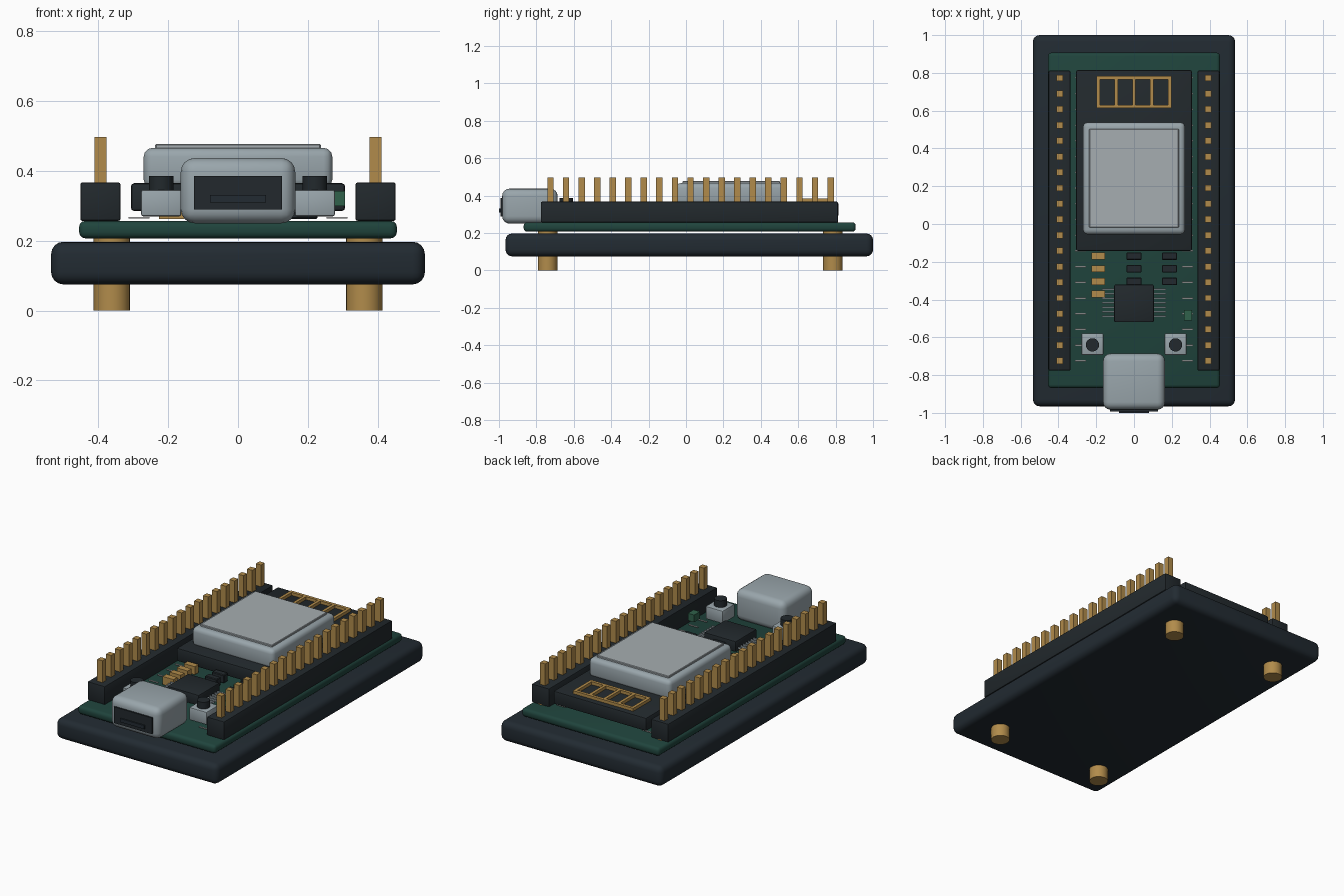
import bpy, bmesh, math
from mathutils import Matrix

if "Cube" in bpy.data.objects:
    bpy.data.objects.remove(bpy.data.objects["Cube"])


def mat(name, rgb):
    m = bpy.data.materials.new(name)
    m.diffuse_color = (*rgb, 1)
    m.use_nodes = True
    m.node_tree.nodes["Principled BSDF"].inputs["Base Color"].default_value = m.diffuse_color
    return m


DARK = mat("dark_case", (0.016, 0.024, 0.032))
BLACK = mat("black_plastic", (0.016, 0.022, 0.026))
GREEN = mat("green_board", (0.014, 0.058, 0.046))
GOLD = mat("gold", (0.44, 0.26, 0.07))
STEEL = mat("steel", (0.32, 0.38, 0.41))
LID = mat("lid_metal", (0.38, 0.42, 0.44))
SILK = mat("light_print", (0.7, 0.72, 0.7))
LED = mat("green_lamp", (0.03, 0.12, 0.07))


def finish(name, bm, material, bevel=0, segs=3):
    me = bpy.data.meshes.new(name)
    bm.to_mesh(me)
    bm.free()
    me.materials.append(material)
    ob = bpy.data.objects.new(name, me)
    bpy.context.collection.objects.link(ob)
    bpy.ops.object.select_all(action='DESELECT')
    bpy.context.view_layer.objects.active = ob
    ob.select_set(True)
    if bevel:
        mod = ob.modifiers.new("bevel", 'BEVEL')
        mod.width, mod.segments = bevel, segs
        bpy.ops.object.modifier_apply(modifier="bevel")
    bpy.ops.object.shade_smooth_by_angle(angle=math.radians(35))
    return ob


def boxes(name, spans, material, bevel=0, segs=3):
    """One object from boxes given as (x0, x1, y0, y1, z0, z1)."""
    bm = bmesh.new()
    for x0, x1, y0, y1, z0, z1 in spans:
        m = Matrix.Translation(((x0 + x1) / 2, (y0 + y1) / 2, (z0 + z1) / 2))
        bmesh.ops.create_cube(bm, size=1, matrix=m @ Matrix.Diagonal((x1 - x0, y1 - y0, z1 - z0, 1)))
    return finish(name, bm, material, bevel, segs)


def discs(name, spots, radius, z0, z1, material, sides=24):
    bm = bmesh.new()
    for x, y in spots:
        bmesh.ops.create_cone(bm, cap_ends=True, segments=sides, radius1=radius, radius2=radius,
                              depth=z1 - z0, matrix=Matrix.Translation((x, y, (z0 + z1) / 2)))
    return finish(name, bm, material)


def around(x, y, w, d, z0, z1):
    return (x - w / 2, x + w / 2, y - d / 2, y + d / 2, z0, z1)


# Base tray, standoffs and circuit board
boxes("base_tray", [(-0.535, 0.535, -0.965, 1.0, 0.075, 0.197)], DARK, 0.035, 4)
discs("standoffs", [(x, y) for x in (-0.361, 0.361) for y in (-0.74, 0.785)], 0.052, 0, 0.215, GOLD)
boxes("circuit_board", [(-0.455, 0.455, -0.868, 0.907, 0.207, 0.257)], GREEN, 0.018)

# Pin headers, pins, solder pads and printed tick marks
rows = [0.773 - i * 0.0832 for i in range(19)]
for side, s in (("left", -1), ("right", 1)):
    cx = 0.394 * s
    boxes(side + "_header", [around(cx, 0.018, 0.115, 1.588, 0.257, 0.367)], BLACK, 0.006, 2)
    boxes(side + "_pins", [around(cx, y, 0.034, 0.034, 0.25, 0.497) for y in rows], GOLD)
    discs(side + "_solder_pads", [(cx, y) for y in rows], 0.04, 0.255, 0.262, GOLD, 16)
    boxes(side + "_tick_marks", [around(0.283 * s, y, 0.06, 0.008, 0.264, 0.268) for y in rows], SILK)

# Radio module with shield can and printed antenna
boxes("module_board", [(-0.307, 0.307, -0.143, 0.815, 0.285, 0.365)], BLACK, 0.01, 2)
boxes("shield_can", [(-0.27, 0.27, -0.055, 0.538, 0.35, 0.466)], STEEL, 0.025)
boxes("shield_lid", [(-0.237, 0.237, -0.018, 0.503, 0.46, 0.477)], LID, 0.003, 1)
antenna = [around(-0.19 + i * 0.095, 0.698, 0.018, 0.165, 0.36, 0.383) for i in range(5)]
antenna += [around(0, y, 0.398, 0.018, 0.36, 0.383) for y in (0.774, 0.622)]
boxes("antenna_trace", antenna, GOLD)

# Connector shell with dark opening and tongue
boxes("port_shell", [(-0.164, 0.164, -0.983, -0.686, 0.25, 0.437)], STEEL, 0.04, 4)
boxes("port_opening", [(-0.126, 0.126, -0.992, -0.95, 0.289, 0.386)], BLACK)
boxes("port_tongue", [(-0.08, 0.08, -1.0, -0.96, 0.31, 0.331)], DARK)

# Push buttons
for side, s in (("left", -1), ("right", 1)):
    boxes(side + "_button_body", [around(0.22 * s, -0.636, 0.115, 0.115, 0.27, 0.346)], STEEL, 0.006, 2)
    discs(side + "_button_cap", [(0.22 * s, -0.64)], 0.035, 0.34, 0.386, BLACK)

# Controller chip and its legs
boxes("controller_chip", [(-0.105, 0.105, -0.52, -0.32, 0.27, 0.335)], BLACK, 0.008, 2)
boxes("chip_legs", [around(0, -0.345 - i * 0.0238, 0.34, 0.009, 0.284, 0.294) for i in range(7)], STEEL)

# Small surface parts
boxes("gold_capacitors", [around(-0.19, -0.17 - i * 0.067, 0.072, 0.036, 0.262, 0.31) for i in range(4)], GOLD)
boxes("resistors", [around(x, -0.17 - i * 0.067, 0.08, 0.04, 0.262, 0.312)
                    for x in (0, 0.188) for i in range(3)], BLACK, 0.004, 1)
boxes("status_lamp", [around(0.286, -0.483, 0.042, 0.055, 0.3, 0.343)], LED)
